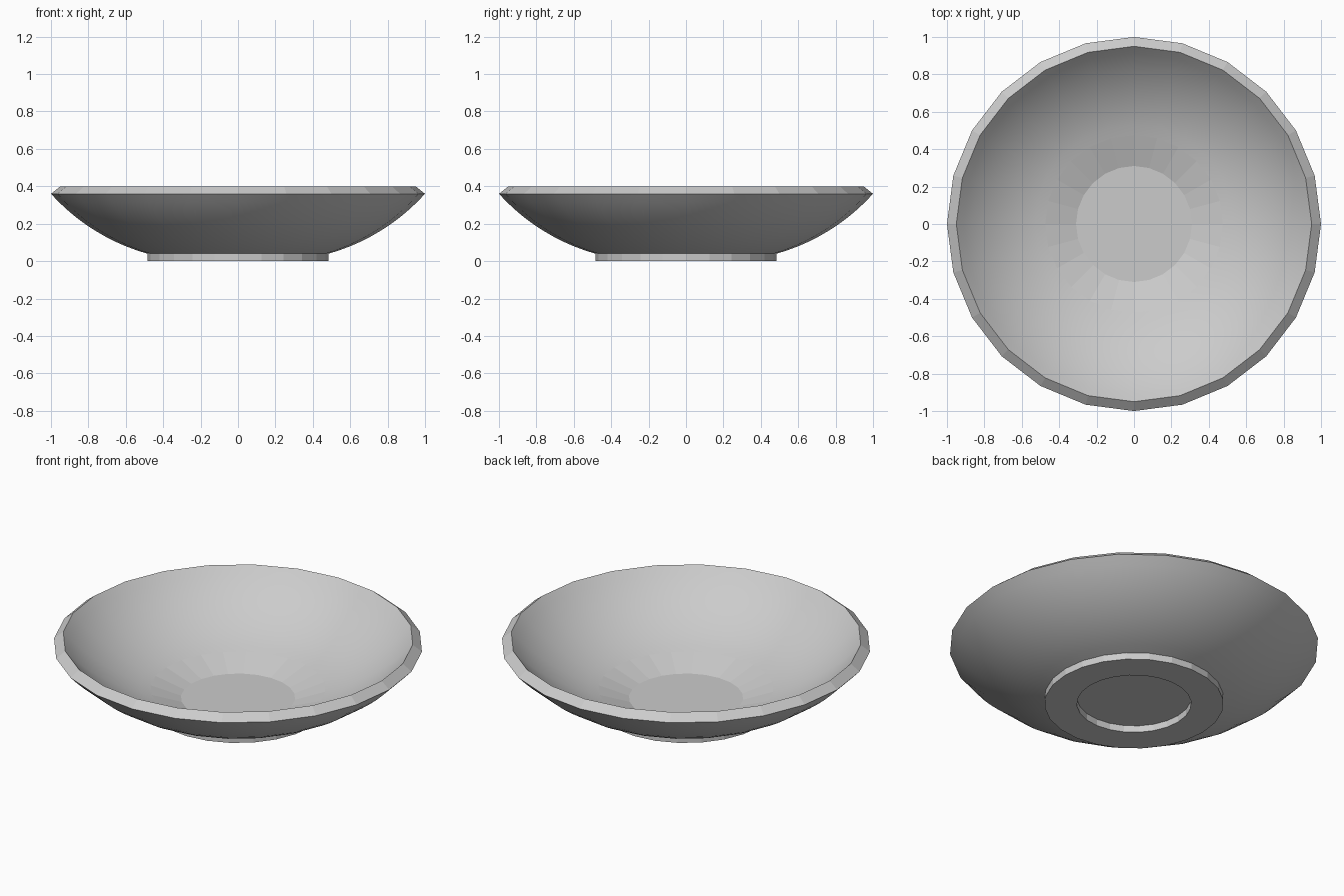
import bpy
import bmesh
import math

cube = bpy.data.objects.get("Cube")
if cube:
    bpy.data.objects.remove(cube, do_unlink=True)

SIDES = 24

glaze = bpy.data.materials.new("grey_ceramic")
glaze.use_nodes = True
GREY = (0.6, 0.6, 0.6, 1.0)
glaze.diffuse_color = GREY
glaze.node_tree.nodes["Principled BSDF"].inputs["Base Color"].default_value = GREY


def arc(start, end, bend, steps=10):
    """Circular arc from start to end, turning by 2 * bend radians."""
    dr, dz = end[0] - start[0], end[1] - start[1]
    chord = math.hypot(dr, dz)
    heading = math.atan2(dz, dr)
    radius = chord / (2 * math.sin(bend))
    a0 = heading - bend
    cr = start[0] - radius * math.sin(a0)
    cz = start[1] + radius * math.cos(a0)
    angles = [a0 + 2 * bend * i / steps for i in range(steps + 1)]
    return [(cr + radius * math.sin(a), cz - radius * math.cos(a)) for a in angles]


def lathe(name, profile, smooth_spans=()):
    """Turn a (radius, height) profile round z; listed spans are smooth."""
    bm = bmesh.new()
    rings = []
    for r, z in profile:
        if r == 0:
            rings.append([bm.verts.new((0, 0, z))] * SIDES)
        else:
            turns = [2 * math.pi * i / SIDES for i in range(SIDES)]
            rings.append([bm.verts.new((r * math.cos(t), r * math.sin(t), z)) for t in turns])
    for k, (low, high) in enumerate(zip(rings, rings[1:])):
        for i in range(SIDES):
            j = (i + 1) % SIDES
            corners = list(dict.fromkeys((low[i], low[j], high[j], high[i])))
            face = bm.faces.new(corners)
            face.smooth = any(a <= k < b for a, b in smooth_spans)
    mesh = bpy.data.meshes.new(name)
    bm.to_mesh(mesh)
    bm.free()
    mesh.materials.append(glaze)
    obj = bpy.data.objects.new(name, mesh)
    bpy.context.collection.objects.link(obj)
    return obj


# Bowl: curved outside, bevelled rim, curved inside, sloped ring and flat floor
outside = arc((0.485, 0.04), (1.0, 0.36), 0.28)
inside = arc((0.475, 0.10), (0.95, 0.40), 0.28)[::-1]
n = len(outside)
bowl_profile = outside + inside + [(0.31, 0.045), (0, 0.045)]
lathe("bowl", bowl_profile, [(0, n - 1), (n, 2 * n - 1)])

# Foot: recessed underside and a low standing ring
lathe("foot_ring", [(0, 0.04), (0.31, 0.04), (0.31, 0), (0.485, 0), (0.485, 0.04)])
